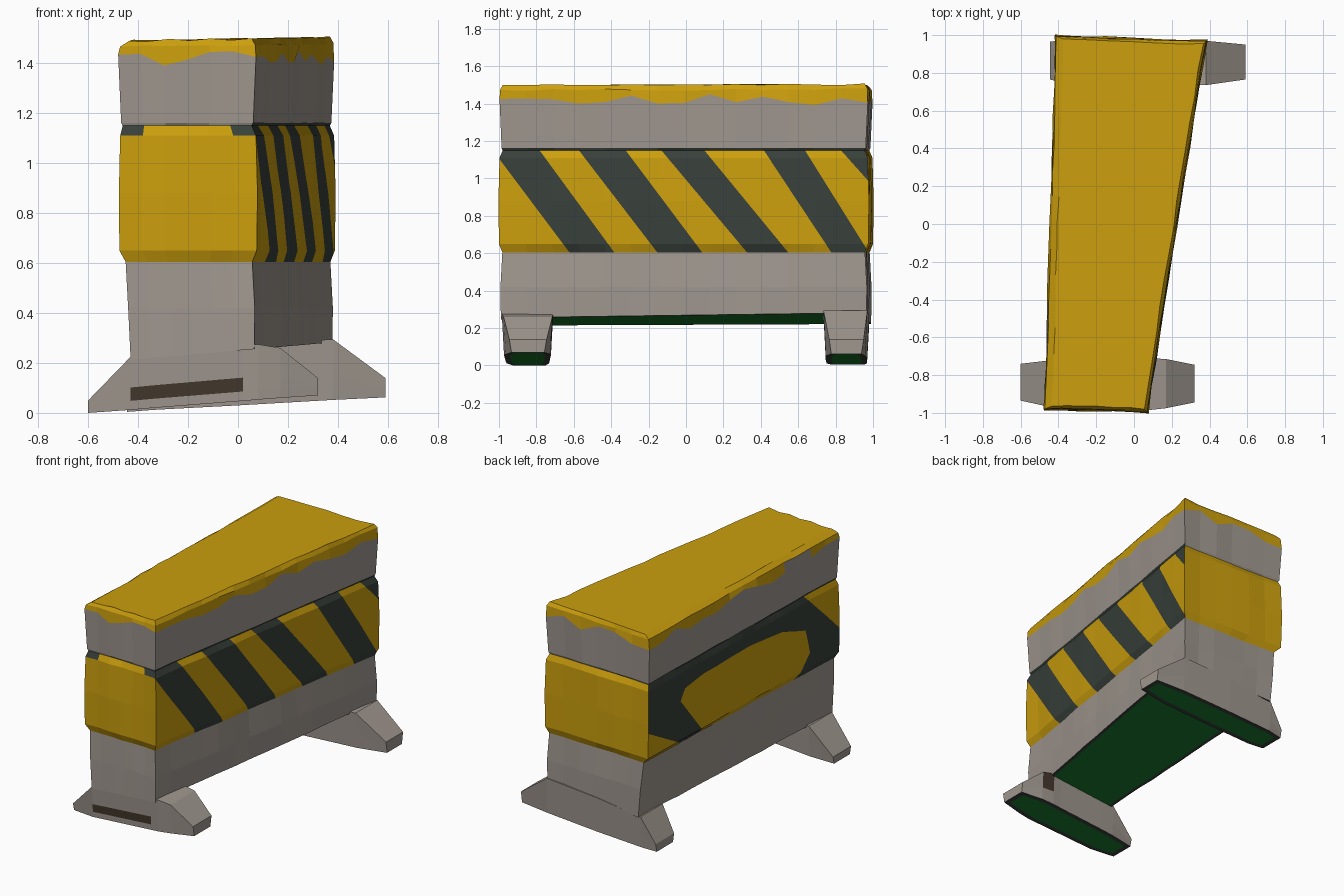
import bpy, bmesh, random
from mathutils import Vector

if "Cube" in bpy.data.objects:
    bpy.data.objects.remove(bpy.data.objects["Cube"])

random.seed(4)


def material(name, rgb):
    m = bpy.data.materials.new(name)
    m.diffuse_color = (*rgb, 1)
    m.use_nodes = True
    m.node_tree.nodes["Principled BSDF"].inputs["Base Color"].default_value = m.diffuse_color
    return m


MATS = [material("concrete grey", (0.35, 0.31, 0.275)),
        material("warning yellow", (0.60, 0.345, 0.004)),
        material("stripe black", (0.040, 0.052, 0.043)),
        material("mossy green", (0.010, 0.20, 0.026)),
        material("mud brown", (0.055, 0.038, 0.025))]
GREY, YELLOW, BLACK, GREEN, BROWN = range(5)


def finish(bm, name):
    me = bpy.data.meshes.new(name)
    bm.to_mesh(me)
    bm.free()
    for m in MATS:
        me.materials.append(m)
    ob = bpy.data.objects.new(name, me)
    bpy.context.collection.objects.link(ob)


def loft(rings):
    bm = bmesh.new()
    loops = [[bm.verts.new(p) for p in r] for r in rings]
    n = len(loops[0])
    for a, b in zip(loops, loops[1:]):
        for i in range(n):
            j = (i + 1) % n
            bm.faces.new((a[i], a[j], b[j], b[i]))
    bm.faces.new(loops[0][::-1])
    bm.faces.new(loops[-1])
    bmesh.ops.recalc_face_normals(bm, faces=bm.faces)
    return bm


def mossy(bm, faces, rim):
    """Underside: green middle with a dark rim."""
    res = bmesh.ops.inset_region(bm, faces=faces, thickness=rim, use_even_offset=True)
    for f in faces:
        f.material_index = GREEN
    for f in res["faces"]:
        f.material_index = BLACK


# Wedge shaped body: stacked outlines, wide at the back, narrow at the front
LO, HI = 0.605, 1.15          # painted band heights
DRIP = 1.43                   # ragged lower edge of the top paint


def body_ring(z, left, other):
    back_left = left * (1.8 if z < 0.7 else 1)
    corners = [Vector((-0.48 + left, -0.985 + other)), Vector((0.075 - other, -1.0 + other)),
               Vector((0.388 - other, 0.975 - other)), Vector((-0.42 + back_left, 1.0 - other))]
    pts = []
    for k, steps in enumerate((6, 14, 6, 14)):
        a, b = corners[k], corners[(k + 1) % 4]
        for i in range(steps):
            p = a.lerp(b, i / steps)
            h = z
            if z < 0.3:
                h = z + 0.085 * p.x
            elif z == DRIP:
                h = z + random.uniform(-0.05, 0.02)
            elif z > 1.4:
                h = z + 0.015 * p.x + random.uniform(-0.005, 0.005)
            inward = random.uniform(0, 0.008) if i else 0
            pts.append((p.x - inward * (1 if k == 1 else -1 if k == 3 else 0),
                        p.y + inward * (1 if k == 0 else -1 if k == 2 else 0), h))
    return pts


body = loft([body_ring(*r) for r in (
    (0.25, 0.05, 0.01), (0.42, 0.04, 0.008), (LO, 0.03, 0.018), (0.65, 0.005, 0.0),
    (0.88, 0.003, -0.003), (1.11, 0.008, 0.003), (HI, 0.018, 0.02), (1.162, 0.012, 0.014),
    (DRIP, 0.0, 0.003), (1.472, 0.008, 0.006), (1.498, 0.042, 0.02))])


# Yellow patches on the black band, as convex (y, z) outlines per side
def stripe(b0, b1, t0, t1):
    return [(b0, 0.6), (b1, 0.6), (t1, 1.16), (t0, 1.16)]


RIGHT = [stripe(-1.3, -0.62, -1.7, -1.04), stripe(-0.38, -0.15, -0.79, -0.58),
         stripe(0.09, 0.33, -0.33, -0.14), stripe(0.55, 0.78, 0.09, 0.41),
         stripe(0.98, 1.32, 0.63, 0.82)]
LEFT = [[(0.60, 0.6), (1.1, 0.6), (1.1, 0.88)],
        [(0.40, 0.6), (0.66, 0.92), (0.61, 0.99), (0.42, 1.02), (-0.05, 1.03),
         (-0.40, 1.0), (-0.64, 0.92), (-0.69, 0.75), (-0.55, 0.6)],
        [(-0.63, 1.16), (-1.1, 1.16), (-1.1, 0.70)]]


def band_faces(side):
    return [f for f in body.faces if LO < f.calc_center_median().z < HI
            and f.normal.x * side > 0.5]


def inside(p, poly):
    s = [(b[0] - a[0]) * (p.z - a[1]) - (b[1] - a[1]) * (p.y - a[0])
         for a, b in zip(poly, poly[1:] + poly[:1])]
    return all(v >= 0 for v in s) or all(v <= 0 for v in s)


# General colours by height and direction
body.normal_update()
for f in body.faces:
    c = f.calc_center_median()
    if c.z > DRIP or LO < c.z < HI:
        f.material_index = YELLOW
    elif HI < c.z < 1.162 and abs(f.normal.x) > 0.5:
        f.material_index = BLACK
    # worn dark corners at the top of the front band
    if c.y < -0.9 and 1.11 < c.z < HI and f.normal.y < -0.5 and not -0.38 < c.x < -0.05:
        f.material_index = BLACK

# Cut each patch outline into the band and colour the pieces
for side, polys in ((1, RIGHT), (-1, LEFT)):
    for poly in polys:
        for a, b in zip(poly, poly[1:] + poly[:1]):
            if a[1] == b[1] or abs(a[0]) > 1.05 and abs(b[0]) > 1.05:
                continue
            y0, y1 = sorted((a[0], b[0]))
            fs = [f for f in band_faces(side)
                  if y0 - 0.16 < f.calc_center_median().y < y1 + 0.16]
            geom = set(fs)
            for f in fs:
                geom.update(f.edges)
                geom.update(f.verts)
            bmesh.ops.bisect_plane(body, geom=list(geom), dist=1e-5,
                                   plane_co=(0, a[0], a[1]),
                                   plane_no=(0, b[1] - a[1], a[0] - b[0]))
            body.normal_update()
    for f in band_faces(side):
        c = f.calc_center_median()
        f.material_index = YELLOW if any(inside(c, p) for p in polys) else BLACK
mossy(body, [f for f in body.faces if f.normal.z < -0.7 and f.calc_center_median().z < 0.35], 0.02)
finish(body, "barrier_body")


# Splayed feet: cross-sections along x (x, bottom, top, y front, y back)
def foot(name, sections, muddy=False):
    rings = []
    for x, zb, zt, y0, y1 in sections:
        levels = [(t, 0.012 * (1 - t), zb + (zt - zb) * t) for t in (0, 0.17, 0.42, 1)]
        rings.append([(x, y1 - d, z) for t, d, z in levels]
                     + [(x, y0 + d, z) for t, d, z in reversed(levels)])
    bm = loft(rings)
    if muddy:                 # mud streak low on the front, mud patch on the inner side
        for f in bm.faces:
            c = f.calc_center_median()
            h = (c.z - 0.05 - 0.08 * c.x)
            if f.normal.y < -0.8 and -0.43 < c.x < 0.03 and 0.02 < h < 0.08:
                f.material_index = BROWN
            if f.normal.y > 0.8 and 0.07 < c.x < 0.17 and h > 0.08:
                f.material_index = BROWN
    mossy(bm, [f for f in bm.faces if f.normal.z < -0.7], 0.03)
    finish(bm, name)


foot("front_foot", [(-0.60, 0.0, 0.05, -0.935, -0.74), (-0.43, 0.012, 0.225, -0.972, -0.72),
                    (-0.34, 0.02, 0.235, -0.975, -0.718), (0.02, 0.048, 0.27, -0.983, -0.712),
                    (0.08, 0.053, 0.275, -0.985, -0.71), (0.17, 0.06, 0.26, -0.975, -0.715),
                    (0.32, 0.07, 0.14, -0.945, -0.745)], True)
foot("rear_foot", [(-0.445, 0.004, 0.06, 0.765, 0.965), (-0.34, 0.012, 0.225, 0.74, 0.98),
                   (0.0, 0.03, 0.27, 0.735, 0.98), (0.38, 0.052, 0.295, 0.735, 0.97),
                   (0.59, 0.062, 0.14, 0.765, 0.95)])
